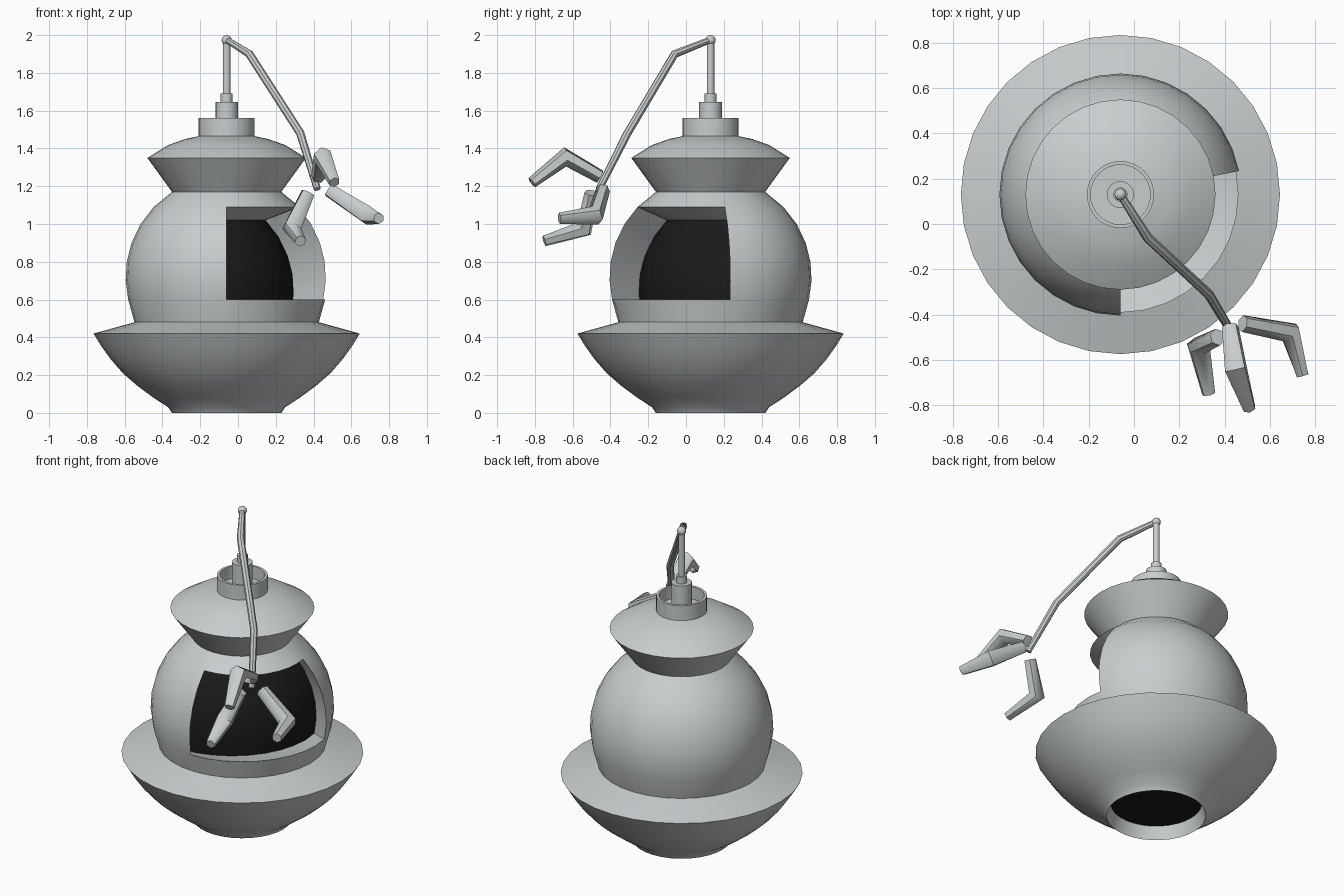
import bpy, bmesh, math
from mathutils import Vector

if "Cube" in bpy.data.objects:
    bpy.data.objects.remove(bpy.data.objects["Cube"])

CX, CY = -0.06, 0.13      # vertical axis of the body
SEGS = 32


def material(name, rgb):
    m = bpy.data.materials.new(name)
    m.diffuse_color = (*rgb, 1)
    m.use_nodes = True
    m.node_tree.nodes["Principled BSDF"].inputs["Base Color"].default_value = m.diffuse_color
    return m


grey = material("light grey", (0.58, 0.61, 0.62))
black = material("black", (0.01, 0.01, 0.01))


def finish(name, bm, angle=35):
    bmesh.ops.recalc_face_normals(bm, faces=bm.faces)
    me = bpy.data.meshes.new(name)
    bm.to_mesh(me)
    bm.free()
    me.materials.append(grey)
    me.materials.append(black)
    ob = bpy.data.objects.new(name, me)
    bpy.context.collection.objects.link(ob)
    bpy.ops.object.select_all(action='DESELECT')
    ob.select_set(True)
    bpy.context.view_layer.objects.active = ob
    bpy.ops.object.shade_smooth_by_angle(angle=math.radians(angle))
    return ob


def skin(bm, rings, cyclic=True):
    """Bridge consecutive rings of vertices with quads."""
    for a, b in zip(rings, rings[1:]):
        n = len(a)
        for i in range(n):
            j = (i + 1) % n
            bm.faces.new((a[i], a[j], b[j], b[i]))


def lathe(profile, segs=SEGS):
    bm = bmesh.new()
    rings = []
    for r, z in profile:
        rings.append([bm.verts.new((CX + r * math.cos(math.tau * i / segs),
                                    CY + r * math.sin(math.tau * i / segs), z))
                      for i in range(segs)])
    skin(bm, rings)
    bmesh.ops.remove_doubles(bm, verts=bm.verts, dist=1e-5)
    return bm


def tube(name, points, radii, sides=8, angle=35):
    """Tapered tube along a bent path, mitred at the joints."""
    bm = bmesh.new()
    pts = [Vector(p) for p in points]
    rings, side = [], None
    for i, p in enumerate(pts):
        t = Vector()
        if i > 0:
            t += (p - pts[i - 1]).normalized()
        if i < len(pts) - 1:
            t += (pts[i + 1] - p).normalized()
        t.normalize()
        if side is None:
            side = t.orthogonal()
        side = (side - t * side.dot(t)).normalized()
        up = t.cross(side)
        rings.append([bm.verts.new(p + radii[i] * (side * math.cos(math.tau * k / sides)
                                                   + up * math.sin(math.tau * k / sides)))
                      for k in range(sides)])
    skin(bm, rings)
    bm.faces.new(rings[0])
    bm.faces.new(rings[-1])
    return finish(name, bm, angle)


# Body: bowl base, round cabin, flared collar and open cup on top
def ball_r(z):
    return math.sqrt(0.535 ** 2 - (z - 0.72) ** 2)


profile = [(0, 0.08), (0.265, 0.08), (0.29, 0.0), (0.31, 0.03), (0.39, 0.082), (0.475, 0.145),
           (0.55, 0.21), (0.615, 0.285), (0.665, 0.355), (0.705, 0.42), (0.488, 0.48)]
profile += [(ball_r(z), z) for z in (0.60, 0.70, 0.80, 0.90, 1.0, 1.09, 1.17)]
profile += [(0.42, 1.35), (0.31, 1.418), (0.22, 1.45), (0.148, 1.465), (0.148, 1.56),
            (0.132, 1.56), (0.132, 1.48), (0, 1.48)]
body = lathe(profile)

# Window recess: front-right patch of the cabin pushed inward
patch = []
for f in body.faces:
    c = f.calc_center_median()
    a = math.degrees(math.atan2(c.y - CY, c.x - CX))
    if 0.6 < c.z < 1.09 and -90 < a < 11.25 and (c.x - CX) ** 2 + (c.y - CY) ** 2 > 0.05:
        patch.append(f)
    elif c.z < 0.081 and abs(f.normal.z) > 0.99:
        f.material_index = 1          # dark recessed underside
res = bmesh.ops.extrude_face_region(body, geom=patch)
left = [f for f in patch if f.is_valid]
if left:
    bmesh.ops.delete(body, geom=left, context='FACES')
bmesh.ops.translate(body, vec=(-0.18, 0.155, -0.07),
                    verts=[g for g in res["geom"] if isinstance(g, bmesh.types.BMVert)])
for g in res["geom"]:
    if isinstance(g, bmesh.types.BMFace):
        g.material_index = 1
finish("body", body)

# Stepped mast rising from the cup
finish("mast", lathe([(0, 1.47), (0.06, 1.47), (0.06, 1.645), (0.032, 1.645), (0.032, 1.69),
                      (0.02, 1.69), (0.02, 1.97), (0, 1.97)], 16))
bm = bmesh.new()
bmesh.ops.create_uvsphere(bm, u_segments=12, v_segments=8, radius=0.027)
bmesh.ops.translate(bm, verts=bm.verts, vec=(CX, CY, 1.973))
finish("mast_joint", bm)

# Jointed arm
tube("arm", [(CX, CY, 1.975), (0.06, -0.06, 1.90), (0.33, -0.31, 1.48), (0.42, -0.46, 1.185)],
     [0.017, 0.022, 0.022, 0.019])

# Three bent claw fingers
fingers = {
    "upper_finger": [(0.425, -0.455, 1.25), (0.45, -0.64, 1.355), (0.51, -0.815, 1.22)],
    "right_finger": [(0.48, -0.44, 1.18), (0.69, -0.48, 1.045), (0.745, -0.67, 1.03)],
    "left_finger": [(0.37, -0.50, 1.165), (0.285, -0.54, 0.975), (0.33, -0.75, 0.91)],
}
for name, path in fingers.items():
    tube(name, path, [0.038, 0.052, 0.03], sides=6, angle=60)
